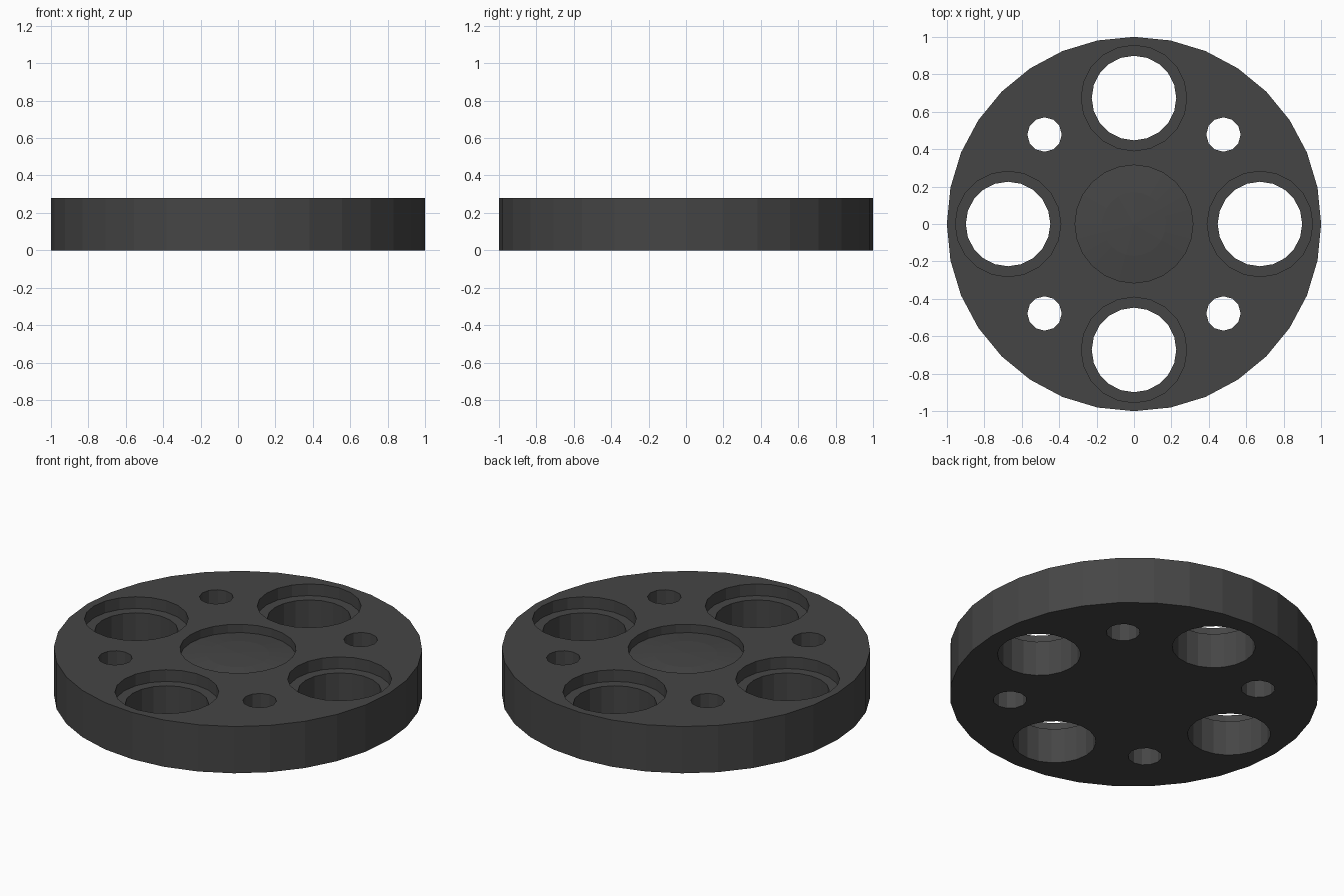
import bpy
import bmesh
import math

if "Cube" in bpy.data.objects:
    bpy.data.objects.remove(bpy.data.objects["Cube"])

H = 0.28


def lathe(name, profile, sides, x=0.0, y=0.0):
    """Closed solid from an (r, z) profile that runs upward from bottom to top."""
    bm = bmesh.new()
    rings = []
    for r, z in profile:
        if r == 0:
            rings.append([bm.verts.new((x, y, z))])
        else:
            rings.append([bm.verts.new((x + r * math.cos(2 * math.pi * i / sides),
                                        y + r * math.sin(2 * math.pi * i / sides), z))
                          for i in range(sides)])
    for a, b in zip(rings, rings[1:]):
        for i in range(sides):
            j = (i + 1) % sides
            quad = [a[i % len(a)], a[j % len(a)], b[j % len(b)], b[i % len(b)]]
            bm.faces.new(list(dict.fromkeys(quad)))
    for ring in (rings[0], rings[-1]):
        if len(ring) > 1:
            bm.faces.new(ring)
    bmesh.ops.recalc_face_normals(bm, faces=bm.faces)
    mesh = bpy.data.meshes.new(name)
    bm.to_mesh(mesh)
    bm.free()
    obj = bpy.data.objects.new(name, mesh)
    bpy.context.collection.objects.link(obj)
    return obj


# Round plate
plate = lathe("round_plate", [(1.0, 0), (1.0, H)], 32)
dark = bpy.data.materials.new("dark_grey")
dark.diffuse_color = (0.06, 0.06, 0.06, 1)
dark.use_nodes = True
dark.node_tree.nodes["Principled BSDF"].inputs["Base Color"].default_value = dark.diffuse_color
plate.data.materials.append(dark)

cutters = []
for k in range(4):
    # Large stepped holes
    a = k * math.pi / 2
    cutters.append(lathe("stepped_hole_cutter",
                         [(0.226, -0.1), (0.226, H - 0.07), (0.282, H - 0.07), (0.282, H + 0.1)],
                         20, 0.673 * math.cos(a), 0.673 * math.sin(a)))
    # Small straight holes between them
    b = a + math.pi / 4
    cutters.append(lathe("small_hole_cutter", [(0.092, -0.1), (0.092, H + 0.1)],
                         12, 0.676 * math.cos(b), 0.676 * math.sin(b)))

# Centre recess with a gently domed floor
cutters.append(lathe("centre_recess_cutter",
                     [(0, H - 0.025), (0.17, H - 0.032), (0.315, H - 0.05), (0.315, H + 0.1)], 24))

# Cut the plate, then remove the cutters
bpy.context.view_layer.objects.active = plate
for cutter in cutters:
    cutter.hide_render = True
    mod = plate.modifiers.new("cut", 'BOOLEAN')
    mod.operation = 'DIFFERENCE'
    mod.solver = 'EXACT'
    mod.object = cutter
    bpy.ops.object.modifier_apply(modifier=mod.name)
    bpy.data.objects.remove(cutter)
